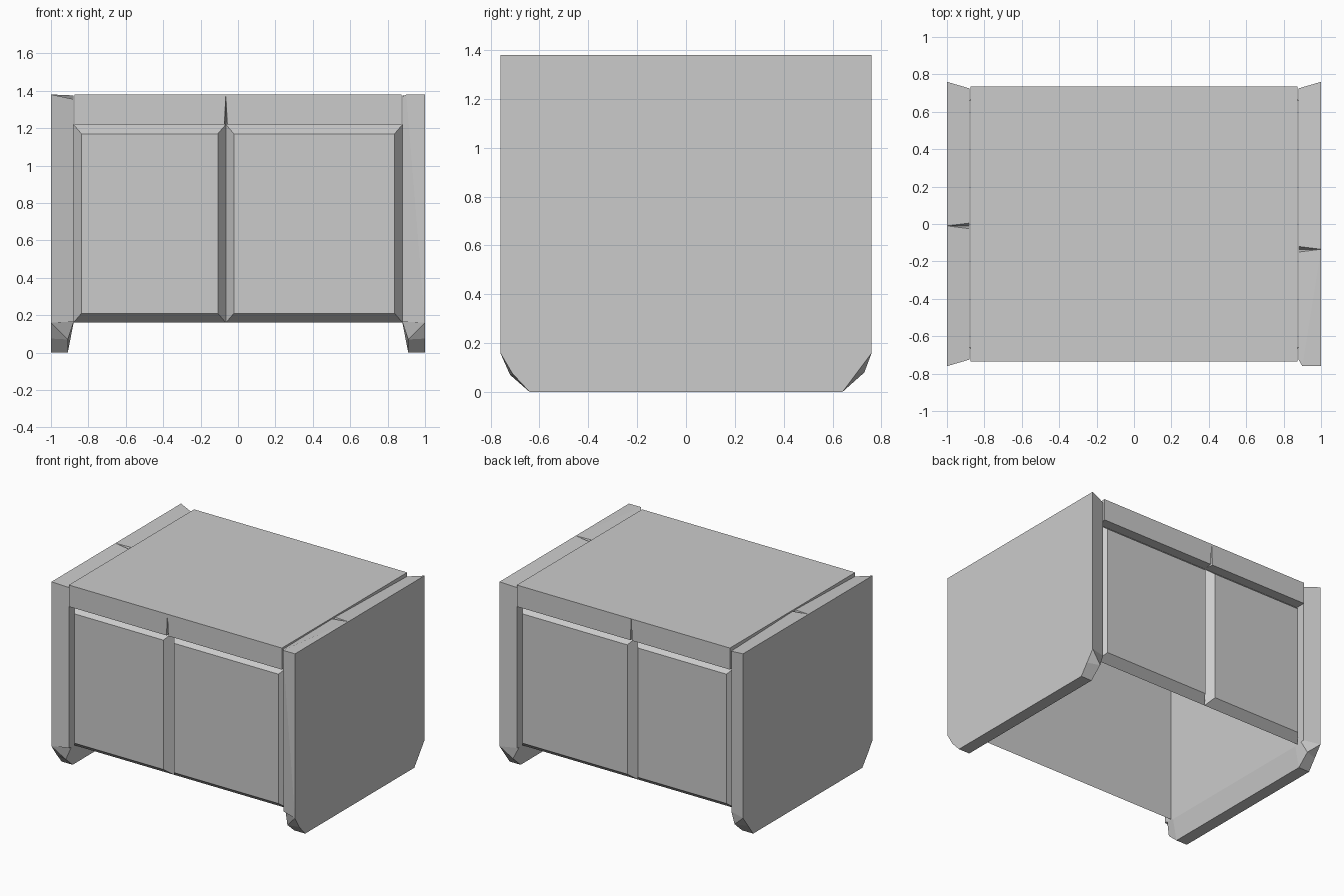
import bpy, bmesh

if "Cube" in bpy.data.objects:
    bpy.data.objects.remove(bpy.data.objects["Cube"])


def loft(name, rings):
    """Skin a stack of equal-length rings of points and cap both ends."""
    bm = bmesh.new()
    loops = [[bm.verts.new(p) for p in ring] for ring in rings]
    n = len(loops[0])
    for a, b in zip(loops, loops[1:]):
        for i in range(n):
            j = (i + 1) % n
            bm.faces.new((a[i], a[j], b[j], b[i]))
    bm.faces.new(loops[0])
    bm.faces.new(loops[-1])
    bmesh.ops.remove_doubles(bm, verts=bm.verts, dist=1e-4)
    bmesh.ops.recalc_face_normals(bm, faces=bm.faces)
    mesh = bpy.data.meshes.new(name)
    bm.to_mesh(mesh)
    bm.free()
    obj = bpy.data.objects.new(name, mesh)
    bpy.context.collection.objects.link(obj)
    return obj


def rect_xz(x0, x1, z0, z1, y):
    return [(x0, y, z0), (x1, y, z0), (x1, y, z1), (x0, y, z1)]


INNER, SPLIT = 0.88, -0.065
BODY_Z, BAND_Z, TOP_Z = 0.16, 1.22, 1.38


# Top slab, with a narrow tapering groove in the front and back bands
def lid_ring(z, half_width, depth):
    x, y = 0.875, 0.735
    front = [(-x, -y, z), (SPLIT - half_width, -y, z), (SPLIT, depth - y, z),
             (SPLIT + half_width, -y, z), (x, -y, z)]
    back = [(px, -py, pz) for px, py, pz in reversed(front)]
    return front + back


loft("top_slab", [lid_ring(BAND_Z, 0.008, 0.05), lid_ring(TOP_Z, 0, 0)])

# Raised bevelled panels, two at the front and two at the back
for side, s in (("front", -1), ("back", 1)):
    for hand, x0, x1 in (("left", -INNER, SPLIT), ("right", SPLIT, INNER)):
        b = 0.043
        loft(f"{side}_{hand}_panel", [
            rect_xz(x0, x1, BODY_Z, BAND_Z, s * 0.66),
            rect_xz(x0 + b, x1 - b, BODY_Z + 0.05, BAND_Z - 0.05, s * 0.72)])


# Side walls: outer outline, knee where the inner bevel starts, inner outline
def side_wall(name, sign, groove_y, front_top_knee, front_knee_y):
    outer = [(-0.76, TOP_Z), (-0.76, 0.16), (front_knee_y, 0.075), (-0.64, 0),
             (0.64, 0), (0.70, 0.08), (0.76, 0.16), (0.76, TOP_Z)]
    knee = list(outer)
    knee[2], knee[5] = (-0.72, 0.07), (0.73, 0.08)
    knee_x = [front_top_knee, 1, 0.91, 0.91, 0.91, 0.91, 1, 1]
    inner = [(-0.725, 1.355), (-0.725, 0.165), (-0.70, 0.16), (-0.64, 0.155),
             (0.64, 0.155), (0.70, 0.16), (0.725, 0.165), (0.725, 1.355)]
    # Groove across the top edge: closed outside, open inside
    closed = [(groove_y, TOP_Z)] * 3
    opened = [(groove_y + 0.015, 1.375), (groove_y, 1.33), (groove_y - 0.015, 1.375)]
    inner[0] = inner[0] if sign < 0 else (-0.725, 1.37)
    loft(name, [
        [(sign, y, z) for y, z in outer + closed],
        [(sign * x, y, z) for x, (y, z) in zip(knee_x + [1] * 3, knee + closed)],
        [(sign * INNER, y, z) for y, z in inner + opened]])


side_wall("left_side_wall", -1, -0.01, 1, -0.70)
side_wall("right_side_wall", 1, -0.135, 0.90, -0.71)
